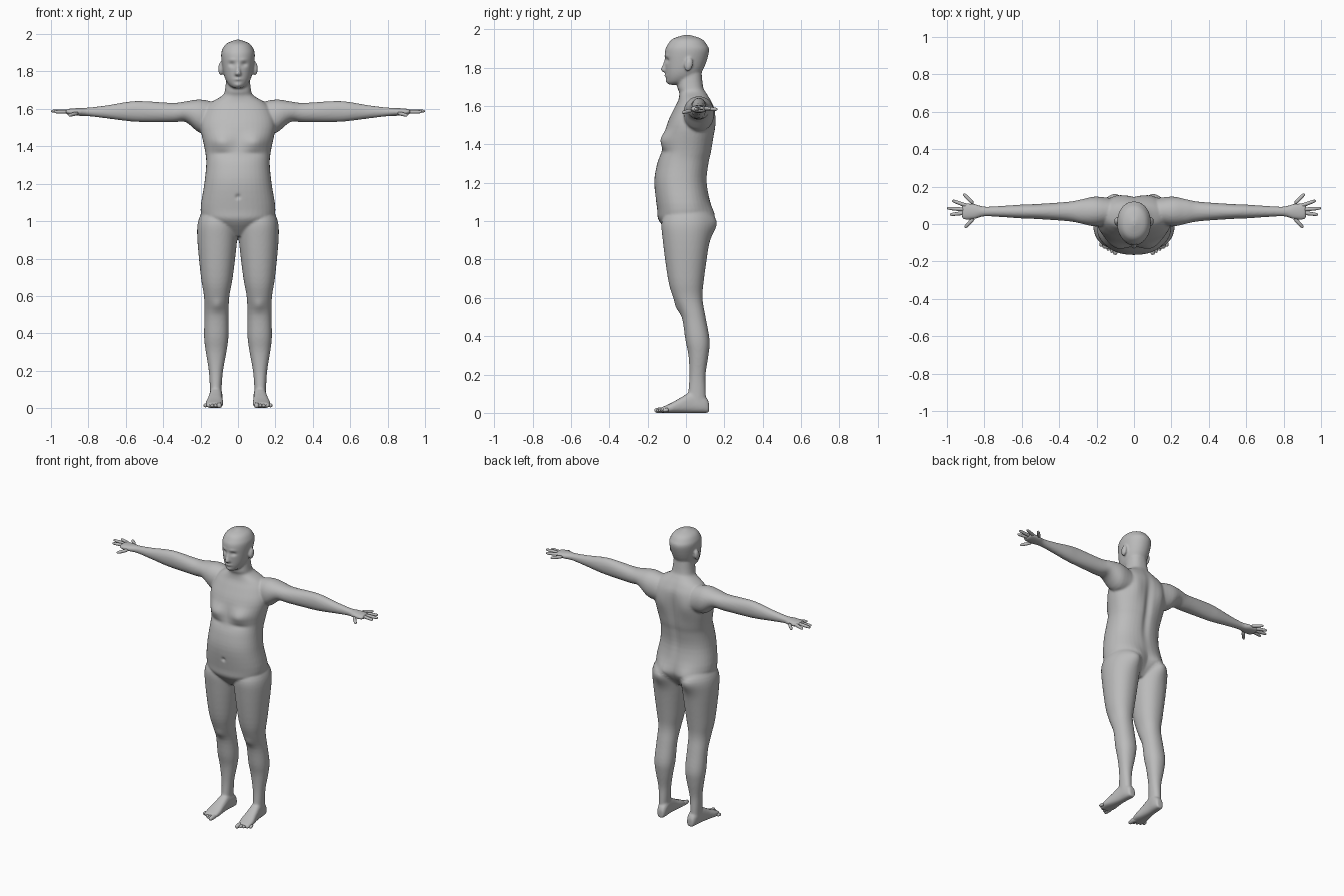
import bpy, bmesh, math
from mathutils import Vector, Matrix

cube = bpy.data.objects.get("Cube")
if cube:
    bpy.data.objects.remove(cube)

skin = bpy.data.materials.new("plain grey")
skin.use_nodes = True
grey = (0.5, 0.5, 0.5, 1)
skin.diffuse_color = grey
skin.node_tree.nodes["Principled BSDF"].inputs["Base Color"].default_value = grey


def bridge(bm, rings):
    """Bridge closed rings of points and cap both ends."""
    loops = [[bm.verts.new(point) for point in ring] for ring in rings]
    for low, high in zip(loops, loops[1:]):
        for i in range(len(low)):
            j = (i + 1) % len(low)
            bm.faces.new((low[i], low[j], high[j], high[i]))
    bm.faces.new(loops[0])
    bm.faces.new(loops[-1])


def smooth_rows(rows, steps=4):
    """Catmull-Rom interpolation between the given sections."""
    last = len(rows) - 1
    out = []
    for k in range(last):
        before, start, end, after = (
            Vector(rows[max(0, min(last, k + offset))]) for offset in (-1, 0, 1, 2))
        tangent_in = (end - before) / 2
        tangent_out = (after - start) / 2
        for step in range(steps):
            t = step / steps
            blend = t * t * (3 - 2 * t)
            out.append(start.lerp(end, blend)
                       + tangent_in * t * (1 - t) ** 2
                       - tangent_out * t * t * (1 - t))
    return out + [Vector(rows[-1])]


def rounded(value, power):
    return math.copysign(abs(value) ** (2 / power), value)


def loft(bm, axis, rows, side=1, power=2.3, count=40):
    """Each row: position on the axis, two centres, then two half widths."""
    first, second = [i for i in range(3) if i != axis]
    rings = []
    for place, mid_a, mid_b, half_a, half_b in smooth_rows(rows):
        ring = []
        for i in range(count):
            angle = math.tau * i / count
            point = Vector((0, 0, 0))
            point[axis] = place
            point[first] = mid_a + half_a * rounded(math.cos(angle), power)
            point[second] = mid_b + half_b * rounded(math.sin(angle), power)
            point.x *= side
            ring.append(point)
        rings.append(ring)
    bridge(bm, rings)


def upright(rows):
    """Symmetric sections from height, half width, front and back."""
    return [(z, 0, (front + back) / 2, half, (back - front) / 2)
            for z, half, front, back in rows]


def finish(bm, name):
    bmesh.ops.recalc_face_normals(bm, faces=bm.faces)
    mesh = bpy.data.meshes.new(name)
    bm.to_mesh(mesh)
    bm.free()
    mesh.materials.append(skin)
    part = bpy.data.objects.new(name, mesh)
    bpy.context.collection.objects.link(part)
    bpy.ops.object.select_all(action="DESELECT")
    bpy.context.view_layer.objects.active = part
    part.select_set(True)
    bpy.ops.object.shade_smooth()
    return part


body = bmesh.new()

# Torso and neck
loft(body, 2, upright([
    (.92, .04, -.07, .07), (1, .17, -.14, .12), (1.06, .2, -.15, .13),
    (1.2, .18, -.165, .11), (1.3, .17, -.15, .12), (1.37, .175, -.125, .135),
    (1.5, .2, -.1, .15), (1.58, .185, -.065, .15), (1.63, .15, -.04, .13),
    (1.67, .085, -.035, .105), (1.7, .07, -.045, .09), (1.79, .06, -.04, .08)]))

# Head
loft(body, 2, upright([
    (1.71, .02, -.09, -.03), (1.73, .05, -.1, .03), (1.78, .075, -.107, .085),
    (1.88, .09, -.11, .12), (1.92, .083, -.095, .108), (1.95, .06, -.068, .08),
    (1.97, .01, -.01, .02)]), power=2.1)

# Nose
loft(body, 2, upright([
    (1.775, .013, -.115, -.08), (1.787, .018, -.132, -.08),
    (1.82, .011, -.12, -.08), (1.86, .007, -.105, -.08)]), power=2, count=16)

for side in (1, -1):
    # Leg: height, half width, depth centre, half depth
    loft(body, 2, [(z, .12 - z / 100, depth, width, thick) for z, width, depth, thick in (
        (.05, .03, .055, .05), (.12, .032, .058, .045), (.2, .038, .06, .042),
        (.3, .055, .065, .052), (.38, .065, .06, .063), (.5, .064, .04, .062),
        (.6, .068, .01, .076), (.7, .085, 0, .094), (.9, .106, 0, .121),
        (1, .103, 0, .126), (1.07, .07, 0, .09))], side, 2.15)
    # Foot: depth, half width, height, resting on the ground
    loft(body, 1, [(y, .12 - y / 15, top / 2, width, top / 2) for y, width, top in (
        (.12, .02, .05), (.11, .027, .075), (.08, .033, .1), (.03, .034, .11),
        (-.03, .04, .078), (-.08, .047, .05), (-.13, .04, .028))], side, 2.6)
    # Arm and palm: reach, half depth, height centre, half height
    loft(body, 0, [(x, .067, z, depth, high) for x, depth, z, high in (
        (.1, .06, 1.55, .08), (.2, .08, 1.56, .09), (.28, .065, 1.585, .055),
        (.35, .052, 1.58, .052), (.52, .04, 1.586, .056), (.6, .037, 1.586, .05),
        (.7, .03, 1.584, .035), (.8, .026, 1.584, .023), (.85, .04, 1.584, .021),
        (.9, .044, 1.584, .017), (.92, .036, 1.585, .012))], side, 2.1)
    # Ear
    place = (Matrix.Translation((side * .093, .014, 1.815)) @ Matrix.Rotation(-.2, 4, "X")
             @ Matrix.Diagonal((.013, .022, .036, 1)))
    bmesh.ops.create_uvsphere(body, u_segments=20, v_segments=12, radius=1, matrix=place)

# Fuse the parts into one skin
figure = finish(body, "body")
remesh = figure.modifiers.new("fuse", "REMESH")
remesh.mode = "VOXEL"
remesh.voxel_size = .0065
relax = figure.modifiers.new("relax", "SMOOTH")
relax.factor = .5
relax.iterations = 6
for modifier in ("fuse", "relax"):
    bpy.ops.object.modifier_apply(modifier=modifier)

# Surface forms: facing, offset from middle, height, width, tallness, bulge
FRONT, BACK = -1, 1
forms = {
    "chest": (FRONT, .095, 1.425, .065, .045, .028),
    "chest crease": (FRONT, .09, 1.36, .06, .016, -.006),
    "buttock": (BACK, .095, 1, .075, .075, .035),
    "shoulder blade": (BACK, .1, 1.5, .05, .08, .012),
    "spine": (BACK, 0, 1.38, .025, .2, -.014),
    "navel": (FRONT, 0, 1.13, .012, .012, -.01),
    "kneecap": (FRONT, .11, .55, .03, .03, .01),
    "eye socket": (FRONT, .034, 1.838, .018, .012, -.012),
    "brow": (FRONT, .032, 1.862, .022, .008, .004),
    "lips": (FRONT, 0, 1.758, .022, .008, .008),
    "chin": (FRONT, 0, 1.727, .02, .012, .007),
}
shifts = []
for vert in figure.data.vertices:
    shift = 0
    for facing, x, z, width, tall, bulge in forms.values():
        far = ((abs(vert.co.x) - x) / width) ** 2 + ((vert.co.z - z) / tall) ** 2
        if far < 9:
            shift += facing * bulge * math.exp(-far) * max(0, facing * vert.normal.y)
    shifts.append(shift)
for vert, shift in zip(figure.data.vertices, shifts):
    vert.co.y += shift
bpy.ops.object.shade_smooth()


def tapered_tubes(name, tubes):
    """Rounded tubes from base to tip, mirrored to the other side."""
    bm = bmesh.new()
    for base, tip, radius in tubes:
        along = (tip - base).normalized()
        across = along.cross(Vector((0, 0, 1))).normalized()
        up = across.cross(along)
        rings = []
        for t, size in ((0, 1), (.5, 1), (.75, .9), (.93, .75), (1, .35)):
            centre = base.lerp(tip, t)
            angles = [math.tau * i / 10 for i in range(10)]
            rings.append([centre + radius * size * (across * math.cos(a) + up * math.sin(a))
                          for a in angles])
        bridge(bm, rings)
    part = finish(bm, name)
    part.modifiers.new("both sides", "MIRROR")
    part.modifiers.new("round", "SUBSURF").levels = 1


# Fingers fan out from the wrist, thumb first
wrist = Vector((.82, .07, 1.587))
fingertips = [(.905, -.02, 1.565), (.985, .05, 1.584), (1, .085, 1.588),
              (.972, .126, 1.586), (.912, .162, 1.582)]
tapered_tubes("fingers", [(wrist.lerp(Vector(tip), .4), Vector(tip), .011)
                          for tip in fingertips])

# Toes get shorter outward, big toe first
tapered_tubes("toes", [(Vector((.1 + .018 * i, -.09, .017)),
                        Vector((.1 + .019 * i, -.165 + .011 * i, .012)),
                        .011 if i else .016) for i in range(5)])
